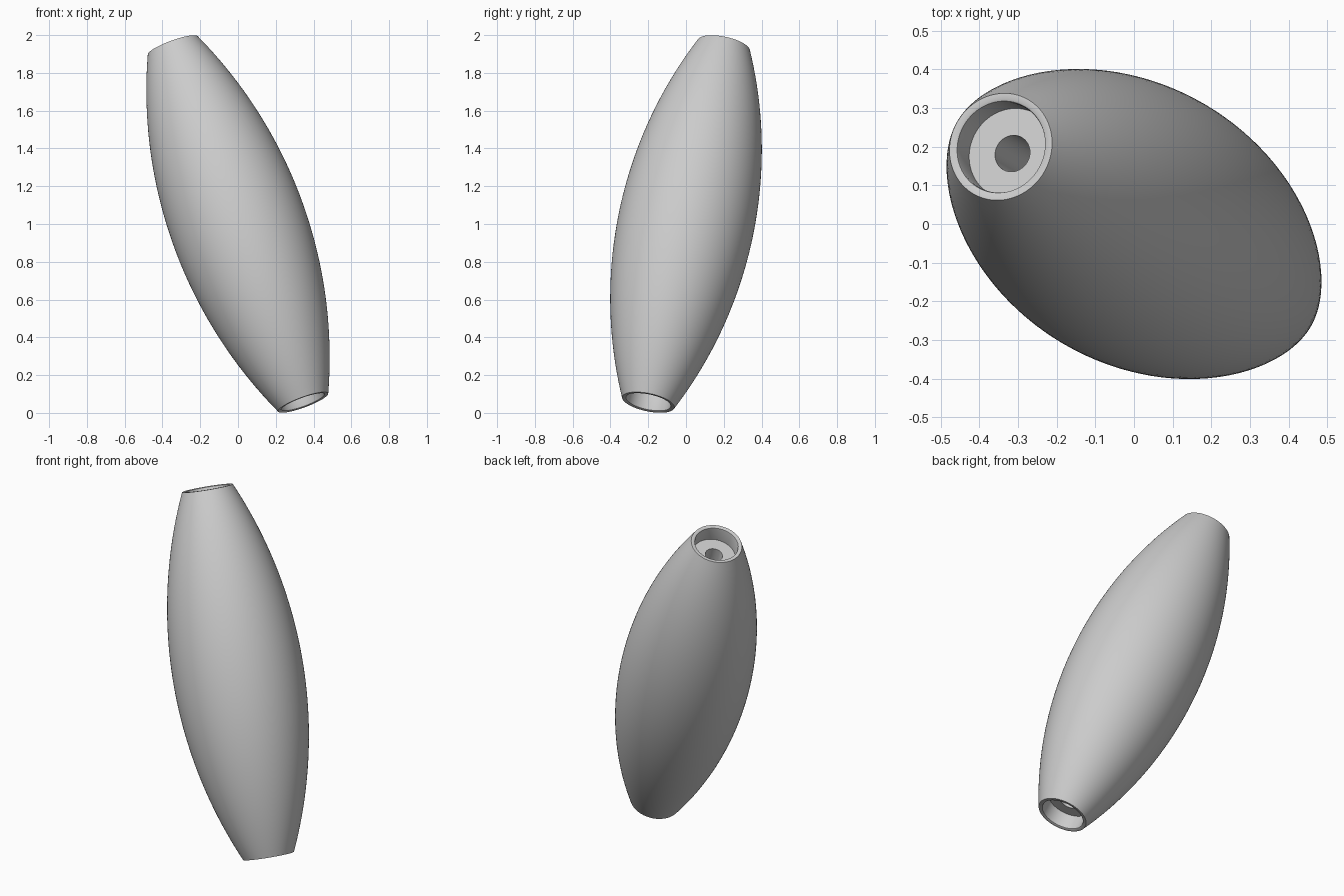
import bpy, bmesh, math
from mathutils import Vector, Matrix

cube = bpy.data.objects.get("Cube")
if cube:
    bpy.data.objects.remove(cube)

grey = bpy.data.materials.new("plain grey")
grey.use_nodes = True
colour = (0.6, 0.6, 0.6, 1)
grey.diffuse_color = colour
grey.node_tree.nodes["Principled BSDF"].inputs["Base Color"].default_value = colour

# Main sizes: half length, belly, end, recess and bore radii, recess depth
HALF, BELLY, END = 1.025, 0.36, 0.141
RECESS, BORE, DEPTH = 0.119, 0.048, 0.09
AXIS = Vector((-0.69, 0.40, 1.89))
SIDES, STEPS = 128, 48


def belly_radius(t):
    """Radius of the barrel at height t, following a circular arc."""
    sag = BELLY - END
    arc = (HALF ** 2 + sag ** 2) / (2 * sag)
    return BELLY - arc + math.sqrt(arc ** 2 - t ** 2)


# Closed half section: outer arc, rounded lips, end recesses, through bore
outer = [HALF * (2 * i / STEPS - 1) for i in range(STEPS + 1)]
profile = [(belly_radius(t), t) for t in outer]
top = [(RECESS + 0.007, HALF), (RECESS + 0.002, HALF - 0.003), (RECESS, HALF - 0.01),
       (RECESS, HALF - DEPTH), (BORE, HALF - DEPTH)]
profile += top + [(r, -z) for r, z in reversed(top)]

# Revolve the section around its long axis
bm = bmesh.new()
rings = []
for i in range(SIDES):
    a = math.tau * i / SIDES
    rings.append([bm.verts.new((r * math.cos(a), r * math.sin(a), z)) for r, z in profile])
for i, ring in enumerate(rings):
    following = rings[(i + 1) % SIDES]
    for j in range(len(profile)):
        k = (j + 1) % len(profile)
        bm.faces.new((ring[j], following[j], following[k], ring[k]))
bmesh.ops.recalc_face_normals(bm, faces=bm.faces)

# Lean the spindle and stand it on the ground
lean = Vector((0, 0, 1)).rotation_difference(AXIS).to_matrix().to_4x4()
bm.transform(Matrix.Translation((0, 0, 1)) @ lean)

mesh = bpy.data.meshes.new("spindle_body")
bm.to_mesh(mesh)
bm.free()
mesh.materials.append(grey)
body = bpy.data.objects.new("spindle_body", mesh)
bpy.context.collection.objects.link(body)

bpy.ops.object.select_all(action='DESELECT')
body.select_set(True)
bpy.context.view_layer.objects.active = body
bpy.ops.object.shade_smooth_by_angle(angle=math.radians(35))
